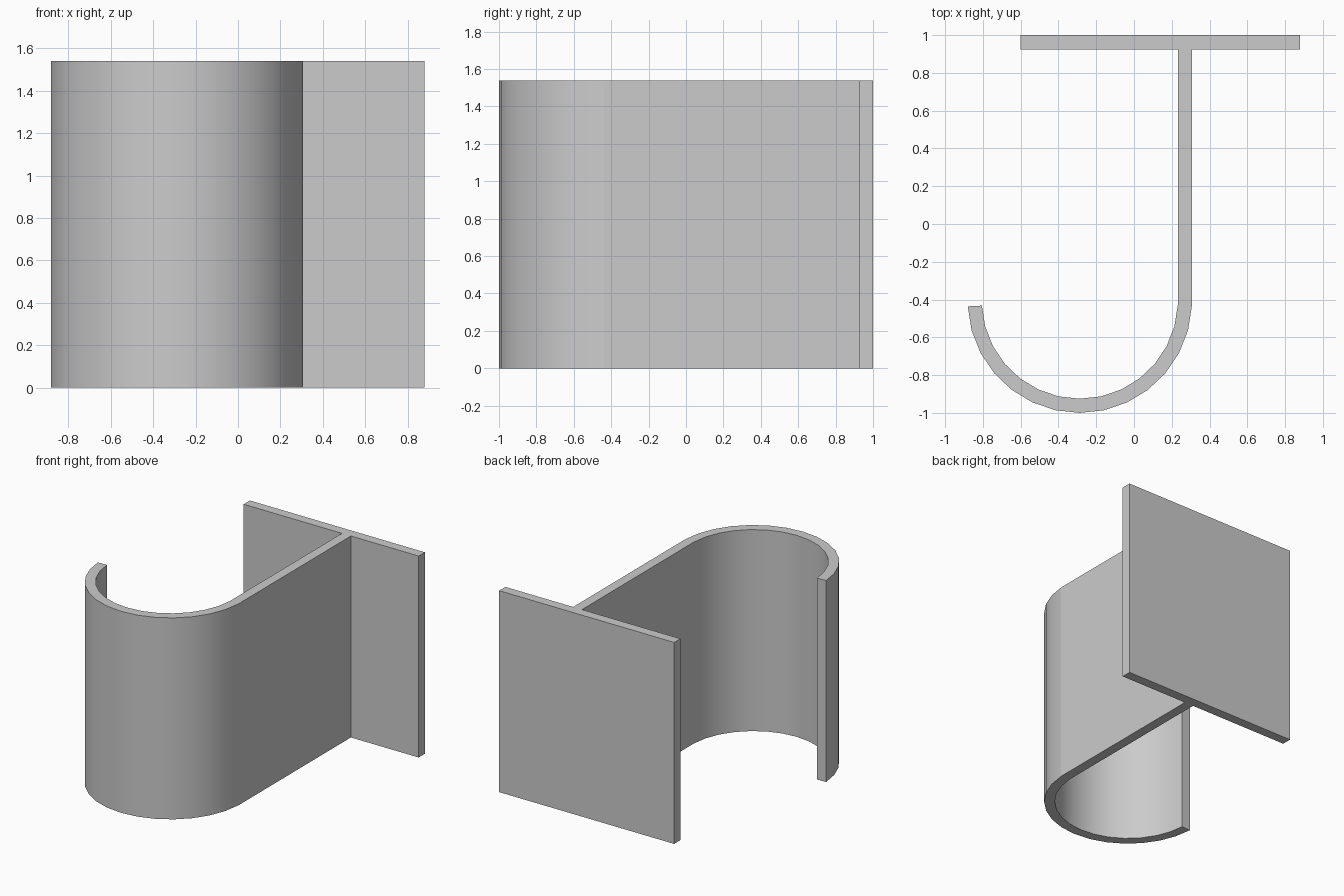
import bpy, bmesh
from math import radians, sin, cos

HEIGHT = 1.54
THICK = 0.075
WALL_X = 0.307              # outer face of the straight wall
PLATE_Y = 1.0 - THICK       # front face of the back plate
RADIUS = 0.594              # outer radius of the hook
CX, CY = WALL_X - RADIUS, RADIUS - 1.0
SEGMENTS = 14
TIP = radians(2.9)          # the hook stops just short of a half circle

cube = bpy.data.objects.get("Cube")
if cube:
    bpy.data.objects.remove(cube, do_unlink=True)

grey = bpy.data.materials.new("light_grey")
grey.use_nodes = True
grey.diffuse_color = (0.6, 0.6, 0.6, 1)
grey.node_tree.nodes["Principled BSDF"].inputs["Base Color"].default_value = (0.6, 0.6, 0.6, 1)


def extrude_profile(name, points, smooth=False):
    """Raise a closed plan outline to the full height."""
    bm = bmesh.new()
    base = bm.faces.new([bm.verts.new((x, y, 0)) for x, y in points])
    raised = bmesh.ops.extrude_face_region(bm, geom=[base], use_keep_orig=True)
    top = [v for v in raised["geom"] if isinstance(v, bmesh.types.BMVert)]
    bmesh.ops.translate(bm, verts=top, vec=(0, 0, HEIGHT))
    bmesh.ops.recalc_face_normals(bm, faces=bm.faces)
    mesh = bpy.data.meshes.new(name)
    bm.to_mesh(mesh)
    bm.free()
    mesh.materials.append(grey)
    obj = bpy.data.objects.new(name, mesh)
    bpy.context.collection.objects.link(obj)
    if smooth:
        bpy.ops.object.select_all(action="DESELECT")
        obj.select_set(True)
        bpy.context.view_layer.objects.active = obj
        bpy.ops.object.shade_smooth_by_angle(angle=radians(30))
    return obj


def rectangle(x0, x1, y0, y1):
    return [(x0, y0), (x1, y0), (x1, y1), (x0, y1)]


def arc(radius):
    start, sweep = radians(180) + TIP, radians(180) - 2 * TIP
    angles = [start + sweep * i / SEGMENTS for i in range(SEGMENTS + 1)]
    return [(CX + radius * cos(a), CY + radius * sin(a)) for a in angles]


# Back plate
extrude_profile("back_plate", rectangle(-0.6, 0.88, PLATE_Y, 1.0))

# Straight wall from the plate to the start of the hook
wall_start = CY - RADIUS * sin(TIP)
extrude_profile("straight_wall", rectangle(WALL_X - THICK, WALL_X, wall_start, PLATE_Y))

# Curved hook
extrude_profile("curved_hook", arc(RADIUS) + arc(RADIUS - THICK)[::-1], smooth=True)
